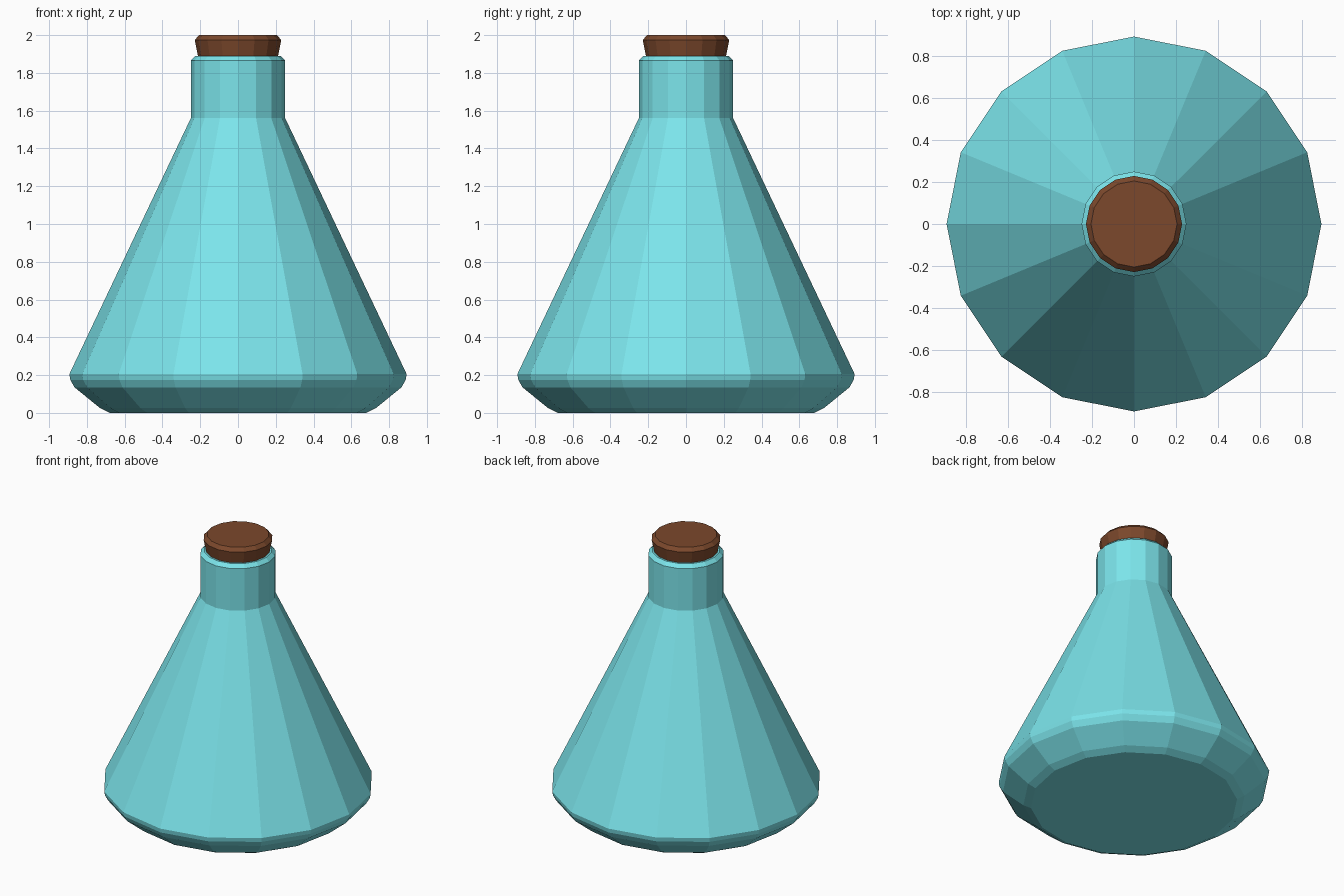
import bpy, bmesh, math

if "Cube" in bpy.data.objects:
    bpy.data.objects.remove(bpy.data.objects["Cube"])

SIDES = 16


def lathe(name, profile, color):
    """Closed faceted solid of revolution from (radius, z) pairs, bottom to top."""
    bm = bmesh.new()
    rings = []
    for r, z in profile:
        rings.append([bm.verts.new((r * math.cos(a), r * math.sin(a), z))
                      for a in (2 * math.pi * i / SIDES for i in range(SIDES))])
    for low, high in zip(rings, rings[1:]):
        for i in range(SIDES):
            j = (i + 1) % SIDES
            bm.faces.new((low[i], low[j], high[j], high[i]))
    bm.faces.new(rings[0][::-1])
    bm.faces.new(rings[-1])
    mesh = bpy.data.meshes.new(name)
    bm.to_mesh(mesh)
    bm.free()
    mat = bpy.data.materials.new(name + "_color")
    mat.diffuse_color = (*color, 1)
    mat.use_nodes = True
    mat.node_tree.nodes["Principled BSDF"].inputs["Base Color"].default_value = mat.diffuse_color
    mesh.materials.append(mat)
    obj = bpy.data.objects.new(name, mesh)
    bpy.context.collection.objects.link(obj)
    return obj


# Conical flask: bevelled base, sloping body, straight neck and bevelled lip
lathe("flask", [(0.68, 0), (0.73, 0.025), (0.865, 0.135), (0.888, 0.175),
                (0.893, 0.205), (0.25, 1.56), (0.25, 1.865), (0.225, 1.89)],
      (0.20, 0.78, 0.83))

# Cork stopper: widens upward, bevelled top edge
lathe("cork", [(0.205, 1.80), (0.212, 1.89), (0.229, 1.975), (0.205, 2.0)],
      (0.20, 0.065, 0.025))
